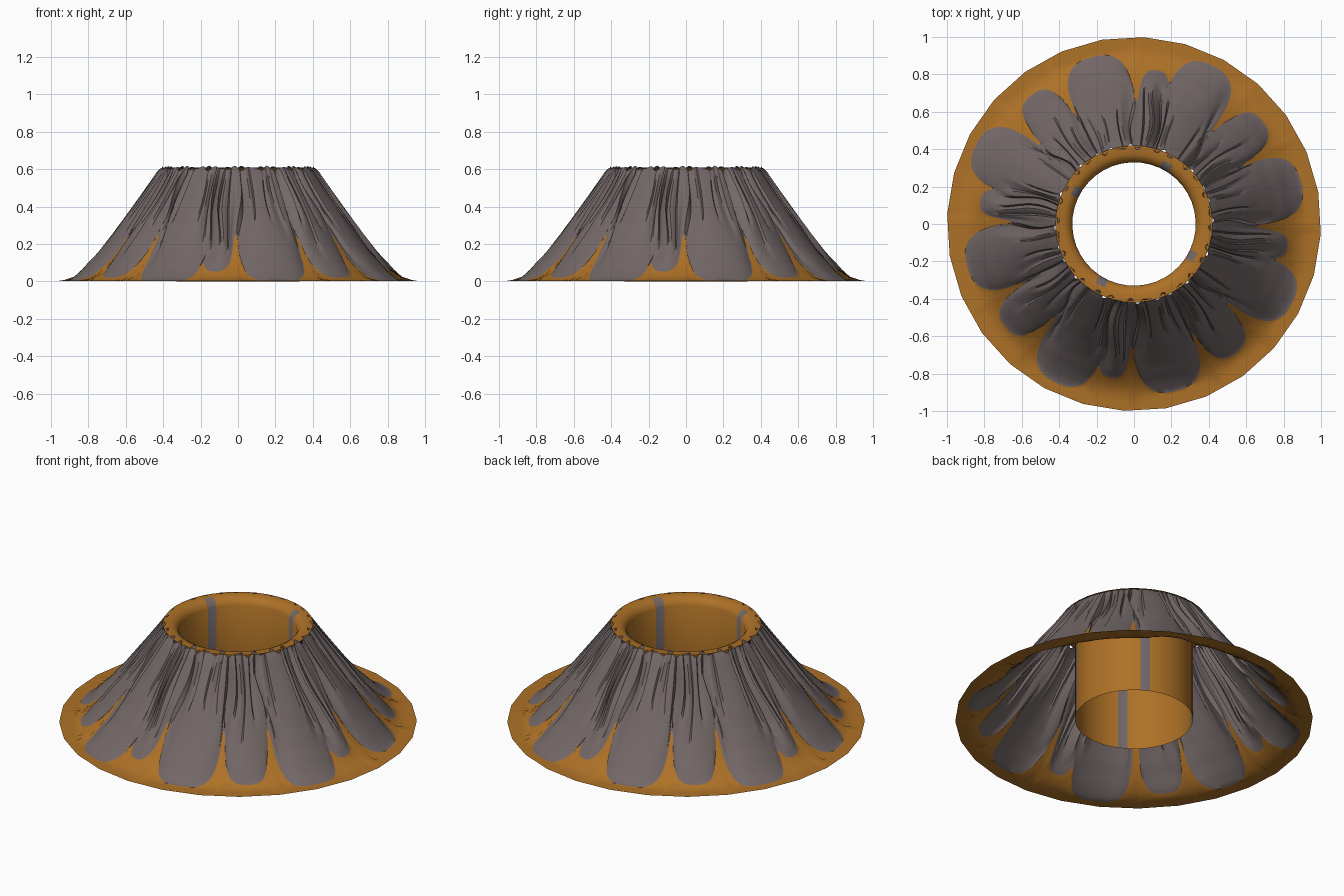
import bpy, bmesh, math

cube = bpy.data.objects.get("Cube")
if cube:
    bpy.data.objects.remove(cube, do_unlink=True)


def material(name, colour):
    m = bpy.data.materials.new(name)
    m.use_nodes = True
    m.diffuse_color = colour
    m.node_tree.nodes["Principled BSDF"].inputs["Base Color"].default_value = colour
    return m


orange = material("ochre orange", (0.42, 0.165, 0.02, 1))
grey = material("bark grey", (0.17, 0.135, 0.135, 1))


def ring_mesh(name, cols, rows, point, colour, angle):
    """Closed polar sheet: point(i, j) places vertices, colour(i, j) paints faces."""
    bm = bmesh.new()
    grid = [[bm.verts.new(point(i, j)) for j in range(rows + 1)] for i in range(cols)]
    for i in range(cols):
        nxt = grid[(i + 1) % cols]
        for j in range(rows):
            f = bm.faces.new((grid[i][j], grid[i][j + 1], nxt[j + 1], nxt[j]))
            f.material_index = colour(i, j)
    me = bpy.data.meshes.new(name)
    bm.to_mesh(me)
    bm.free()
    me.materials.append(orange)
    me.materials.append(grey)
    ob = bpy.data.objects.new(name, me)
    bpy.context.collection.objects.link(ob)
    bpy.ops.object.select_all(action="DESELECT")
    ob.select_set(True)
    bpy.context.view_layer.objects.active = ob
    bpy.ops.object.shade_smooth_by_angle(angle=math.radians(angle))
    return ob


# Petals of one quarter turn: centre angle, half width, tip radius
PETALS = [(14, 13.5, 0.92), (38.5, 9.5, 0.88), (63.5, 13, 0.945), (81.5, 6.5, 0.83)]
# Pleats of one quarter turn: angle, width to the soft side, depth, reach down the petal
PLEATS = [(1.5, 5, .05, .75), (7.5, -4, .025, .5), (18, 4, .02, .45), (23, -4, .03, .6),
          (27.75, 4, .06, .9), (33, 3, .035, .55), (37.5, -4, .03, .8), (43.5, 4, .03, .55),
          (48.75, 5, .06, .9), (55.5, -4, .025, .5), (69, 4, .02, .45), (73.5, -3, .04, .7),
          (76.5, 4, .06, .9), (81, 3, .04, .8), (84.75, -3, .045, .85)]
# Flared outline from mouth to rim: radius, height
FLARE = [(0.40, 0.615), (0.43, 0.59), (0.5, 0.485), (0.6, 0.335), (0.68, 0.215),
         (0.76, 0.115), (0.85, 0.035), (0.91, 0.004), (1.1, 0.0)]
NOTCH = 0.66
COLS, GREY_ROWS, RIM_ROWS = 480, 22, 5
RIM_SIDES = 28


def flare_height(r):
    for (r0, z0), (r1, z1) in zip(FLARE, FLARE[1:]):
        if r <= r1:
            return z0 + (z1 - z0) * (r - r0) / (r1 - r0)
    return 0


def petal_at(deg):
    """Edge radius and sideways bulge of the petal layer at an angle."""
    edge, bulge = NOTCH, 0
    for centre, half, tip in PETALS:
        u = abs((deg - centre + 45) % 90 - 45) / half
        if u < 1:
            edge = max(edge, NOTCH + (tip - NOTCH) * math.sqrt(1 - u ** 3))
            bulge = max(bulge, 1 - u * u)
    return edge, bulge


def pleat_depth(deg, t):
    """Grooves with one sharp side and one soft side."""
    total = 0
    for angle, width, depth, reach in PLEATS:
        d = (deg - angle + 45) % 90 - 45
        side = d / width
        u = side if side >= 0 else abs(d) / 0.8
        if u < 1 and t < reach:
            total = max(total, depth * (1 - u) * math.sin(math.pi * (t / reach) ** 0.6) ** 0.7)
    return total


def skirt_point(i, j):
    deg = i * 360 / COLS
    edge, bulge = petal_at(deg)
    t = min(j / GREY_ROWS, 1)
    mouth = 0.412 + 0.010 * math.sin(math.radians(deg * 28)) + 0.006 * math.sin(math.radians(deg * 44))
    if j <= GREY_ROWS:
        r = mouth + (edge - mouth) * t
        lift = 0.04 * bulge * math.sin(math.pi * t ** 1.6)
        z = flare_height(r) + lift - pleat_depth(deg, t)
    else:
        s = (j - GREY_ROWS) / RIM_ROWS
        step = 360 / RIM_SIDES
        off = math.radians((deg + 3) % step - step / 2)
        rim = math.cos(math.pi / RIM_SIDES) / math.cos(off)
        r = edge + (rim - edge) * s
        z = flare_height(r)
    # Let the pleats meander between mouth and petal edge
    sway = 1.8 * math.sin(2 * math.pi * t) * math.sin(math.radians(deg * 12 + 40))
    a = math.radians(deg + sway)
    return r * math.cos(a), r * math.sin(a), max(z, 0)


ring_mesh("pleated_skirt", COLS, GREY_ROWS + RIM_ROWS, skirt_point,
          lambda i, j: 1 if j < GREY_ROWS else 0, 35)

# Inner tube with a rounded lip and four grey upright bands
TUBE = [(0.33, 0), (0.33, 0.3), (0.33, 0.565), (0.345, 0.592), (0.375, 0.608), (0.42, 0.606)]
SEGS = 40


def tube_point(i, j):
    a = math.radians(56.5 + i * 360 / SEGS)
    r, z = TUBE[j]
    return r * math.cos(a), r * math.sin(a), z


ring_mesh("inner_tube", SEGS, len(TUBE) - 1, tube_point,
          lambda i, j: 1 if i % 10 == 0 and j < 4 else 0, 40)
